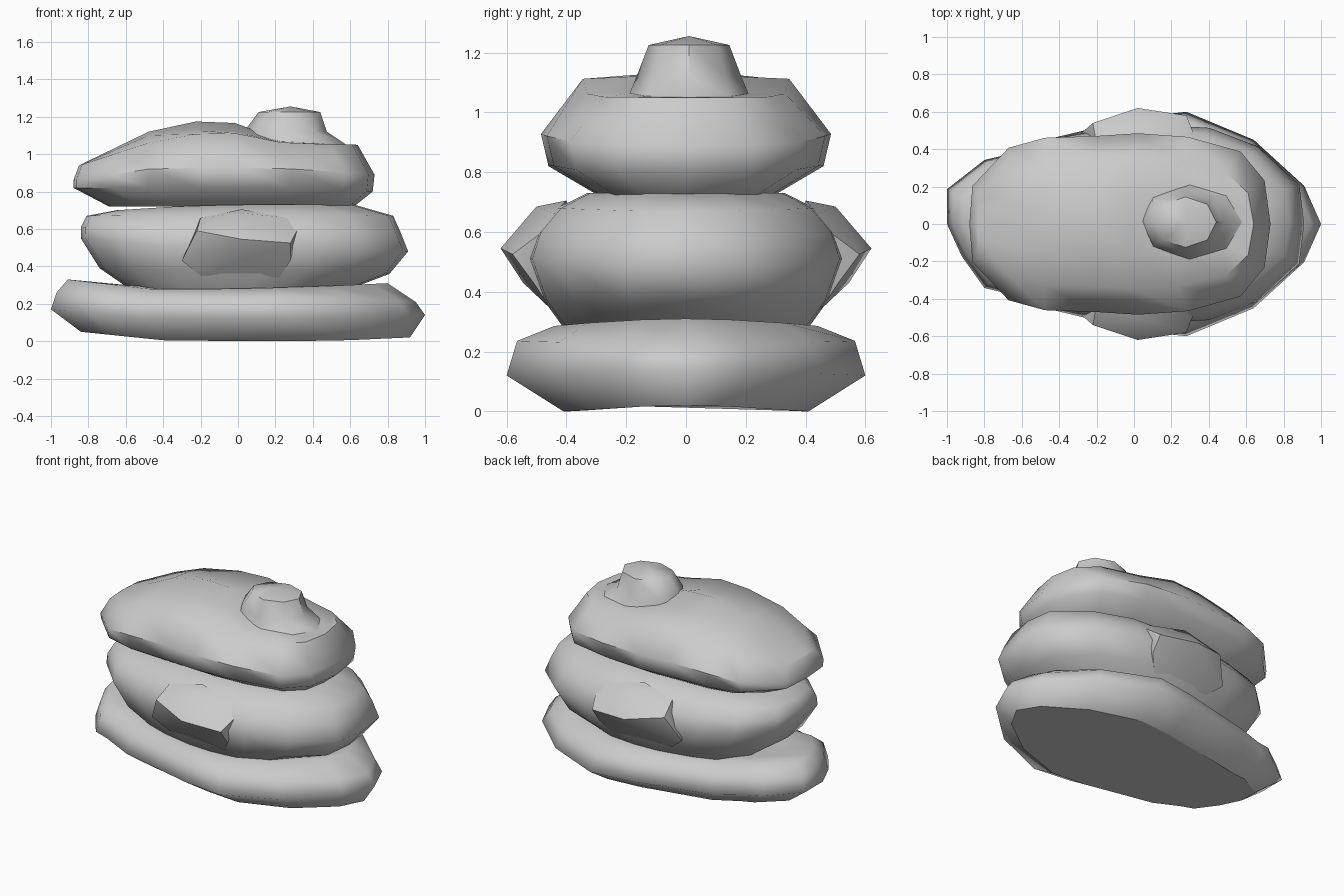
import bpy, bmesh, math

if "Cube" in bpy.data.objects:
    bpy.data.objects.remove(bpy.data.objects["Cube"])

# Half plan outlines, normalised: (u along x, v across y)
BASE = [(-1, 0), (-1, .31), (-.8, .57), (-.7, .61), (-.5, .74), (-.25, .84), (.02, .95),
        (.28, 1), (.64, .75), (.91, .34), (1, 0)]
BASE_FRONT = [(-1, 0), (-.92, .29)] + BASE[2:]
MIDDLE = [(-1, 0), (-.97, .40), (-.76, .74), (-.5, .87), (-.16, .97), (.12, 1),
          (.42, .97), (.72, .78), (.97, .40), (1, 0)]
TOP = [(-1, 0), (-.98, .42), (-.74, .84), (-.5, .95), (-.16, .97), (.12, 1),
       (.45, .96), (.80, .80), (.96, .48), (1, 0)]
ROUND = [(-math.cos(math.pi * i / 4), math.sin(math.pi * i / 4)) for i in range(5)]


def finish(name, bm, angle):
    bmesh.ops.remove_doubles(bm, verts=bm.verts, dist=1e-4)
    bmesh.ops.recalc_face_normals(bm, faces=bm.faces)
    me = bpy.data.meshes.new(name)
    bm.to_mesh(me)
    bm.free()
    ob = bpy.data.objects.new(name, me)
    bpy.context.collection.objects.link(ob)
    bpy.ops.object.select_all(action='DESELECT')
    ob.select_set(True)
    bpy.context.view_layer.objects.active = ob
    bpy.ops.object.shade_smooth_by_angle(angle=math.radians(angle))
    return ob


def height(zs, u):
    # zs holds heights at u = -1, -.5, 0, .5, 1
    t = (u + 1) * 2
    i = min(int(t), 3)
    return zs[i] + (zs[i + 1] - zs[i]) * (t - i)


def loft(name, plan, rings, front=None, angle=65):
    # stack of closed outlines, each scaled to its own length, width and heights
    outline = plan + [(u, -v) for u, v in (front or plan)[-2:0:-1]]
    n = len(outline)
    bm = bmesh.new()
    loops = []
    for x0, x1, w, zs in rings:
        zs = zs if isinstance(zs, list) else [zs] * 5
        loops.append([bm.verts.new(((x0 + x1) / 2 + u * (x1 - x0) / 2, v * w, height(zs, u)))
                      for u, v in outline])
    for a, b in zip(loops, loops[1:]):
        for i in range(n):
            j = (i + 1) % n
            bm.faces.new((a[i], a[j], b[j], b[i]))
    cap = bm.faces.new(loops[0][::-1])
    for e in cap.edges:
        e.smooth = False
    if rings[-1][2] > 0:
        bm.faces.new(loops[-1])
    return finish(name, bm, angle)


# Three stacked bulging layers: (x min, x max, half width, heights)
loft("bottom_layer", BASE, [
    (-.84, .92, .41, [.05, .005, 0, 0, .02]),
    (-1, 1, .60, [.17, .12, .12, .12, .14]),
    (-.97, .95, .565, [.26, .23, .23, .24, .21]),
    (-.91, .80, .44, [.33, .28, .28, .29, .31]),
    (-.72, .74, .38, [.31, .28, .28, .29, .30]),
    (-.60, .62, .32, .29)], front=BASE_FRONT, angle=80)
loft("middle_layer", MIDDLE, [
    (-.58, .60, .41, .28),
    (-.74, .81, .48, [.39, .38, .38, .37, .36]),
    (-.84, .91, .53, [.55, .51, .51, .51, .48]),
    (-.84, .87, .50, [.61, .60, .60, .60, .58]),
    (-.81, .83, .43, [.67, .68, .68, .68, .67]),
    (-.65, .62, .33, [.70, .72, .73, .73, .73])])
loft("top_layer", TOP, [
    (-.69, .62, .29, .72),
    (-.88, .72, .46, [.82, .82, .82, .82, .80]),
    (-.88, .73, .485, [.86, .92, .93, .92, .89]),
    (-.85, .64, .345, [.94, 1.06, 1.13, 1.055, 1.05]),
    (-.85, .64, .15, [.94, 1.10, 1.14, 1.06, 1.05]),
    (-.85, .64, 0, [.94, 1.12, 1.20, 1.06, 1.05])], angle=50)

# Knob on top, flared towards the right end
knob = loft("top_knob", ROUND, [
    (.02, .58, .20, [1.05, 1.05, 1.06, 1.05, 1.05]),
    (.04, .475, .175, [1.13, 1.13, 1.12, 1.12, 1.12]),
    (.11, .44, .135, 1.225),
    (.28, .28, 0, 1.255)], angle=50)
knob.location.y = .01

# Faceted side lugs, mirrored front and back
LUG = [(-.22, -.54, .59), (.02, -.62, .545), (.28, -.58, .525),
       (-.30, -.47, .43), (.02, -.545, .43), (.28, -.51, .43),
       (-.20, -.43, .66), (.02, -.50, .685), (.26, -.44, .66), (.32, -.48, .60),
       (-.2, -.43, .35), (.22, -.45, .34), (.02, -.40, .705),
       (-.2, -.3, .5), (.25, -.3, .5)]
for side, name in ((1, "front_lug"), (-1, "back_lug")):
    bm = bmesh.new()
    for x, y, z in LUG:
        bm.verts.new((x, y * side, z))
    bmesh.ops.convex_hull(bm, input=bm.verts)
    loose = [v for v in bm.verts if not v.link_faces]
    bmesh.ops.delete(bm, geom=loose, context='VERTS')
    finish(name, bm, 40)
